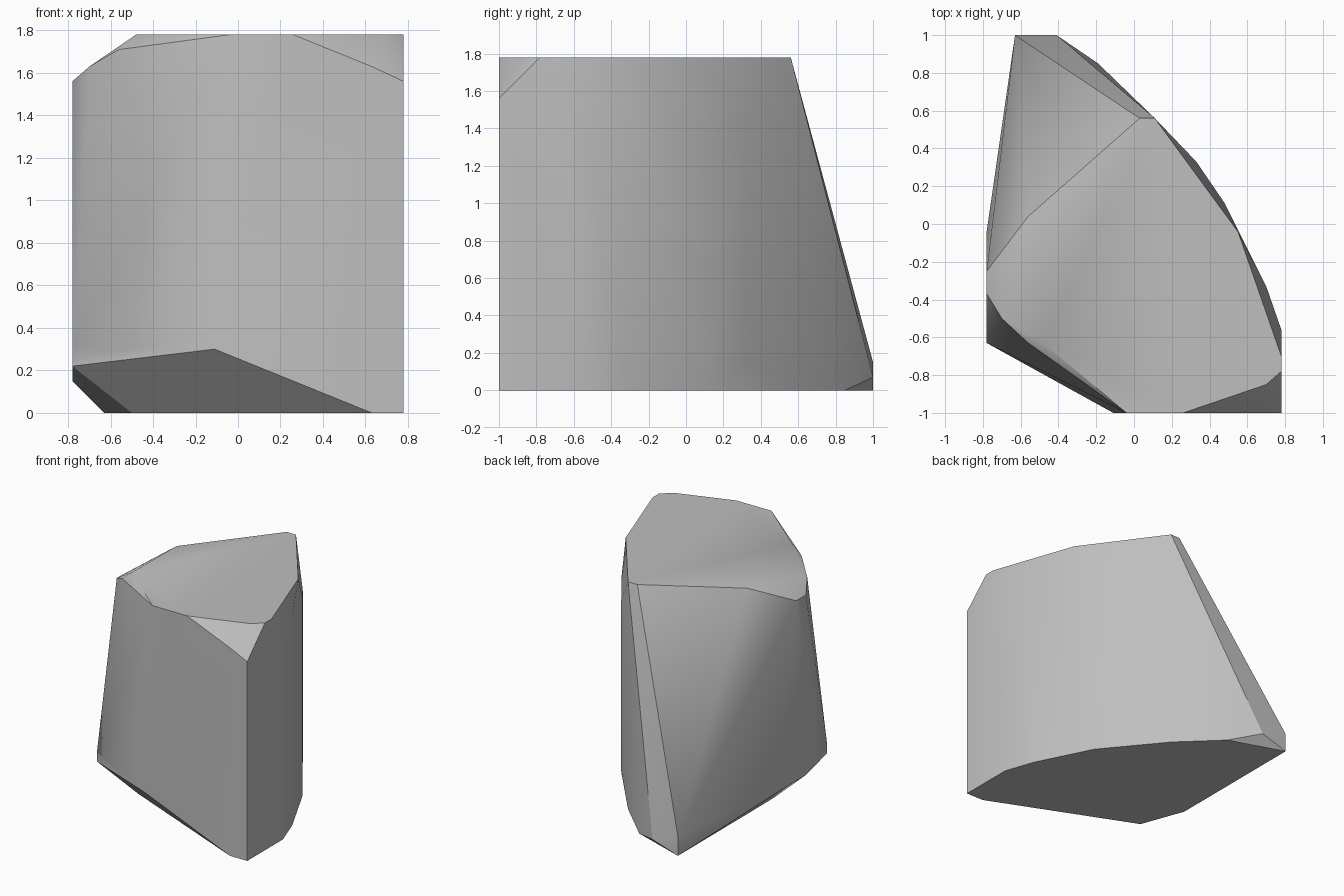
import bpy, bmesh, math

cube = bpy.data.objects.get("Cube")
if cube:
    bpy.data.objects.remove(cube, do_unlink=True)

# Stone colour
stone = bpy.data.materials.new("stone_grey")
stone.use_nodes = True
colour = (0.52, 0.52, 0.52, 1)
stone.diffuse_color = colour
stone.node_tree.nodes["Principled BSDF"].inputs["Base Color"].default_value = colour

T = 1.78  # height of the flat top

# Corners of the boulder, grouped by level as (x, y)
top_rim = [(.26, -1), (.7, -.85), (.78, -.78), (.78, -.7), (.55, -.04),
           (.11, .56), (.03, .56), (-.48, -.63), (-.04, -1)]
base_rim = [(.63, -1), (.78, -1), (.78, -.56), (.7, -.33), (.55, -.04), (.48, .11),
            (.11, .56), (-.19, .85), (-.63, 1), (-.63, -.17), (-.5, -.52)]

# Worn corners between the two rims
front_corners = [(.78, -1, 1.56), (.63, -1, 1.63), (-.11, -1, .3)]
right_bulge = [(.7, -.33, 1.63), (.78, -.56, 1.56), (.48, .11, 1.56),
               (.33, .33, 1.49), (.33, .33, .15)]
back_tip = [(-.63, 1, .15), (-.41, 1, .07)]
left_corners = [(-.56, .04, 1.71), (-.78, -.25, 1.56), (-.78, -.37, 1.56),
                (-.56, -.63, 1.71), (-.7, -.5, 1.63), (-.78, -.63, .3),
                (-.78, -.63, .22), (-.78, -.37, .15), (-.78, -.04, .15)]

points = [(x, y, T) for x, y in top_rim] + [(x, y, 0) for x, y in base_rim]
points += front_corners + right_bulge + back_tip + left_corners

# Boulder: convex skin over the corners
bm = bmesh.new()
for p in points:
    bm.verts.new(p)
hull = bmesh.ops.convex_hull(bm, input=bm.verts[:])
loose = {v for v in hull["geom_interior"] + hull["geom_unused"]
         if isinstance(v, bmesh.types.BMVert)}
bmesh.ops.delete(bm, geom=list(loose), context="VERTS")
bmesh.ops.dissolve_limit(bm, angle_limit=math.radians(1),
                         verts=bm.verts[:], edges=bm.edges[:])
bmesh.ops.recalc_face_normals(bm, faces=bm.faces[:])

mesh = bpy.data.meshes.new("boulder")
bm.to_mesh(mesh)
bm.free()
mesh.materials.append(stone)
boulder = bpy.data.objects.new("boulder", mesh)
bpy.context.collection.objects.link(boulder)

# Soft shading with crisp main edges
bpy.ops.object.select_all(action="DESELECT")
boulder.select_set(True)
bpy.context.view_layer.objects.active = boulder
bpy.ops.object.shade_smooth_by_angle(angle=math.radians(30))
